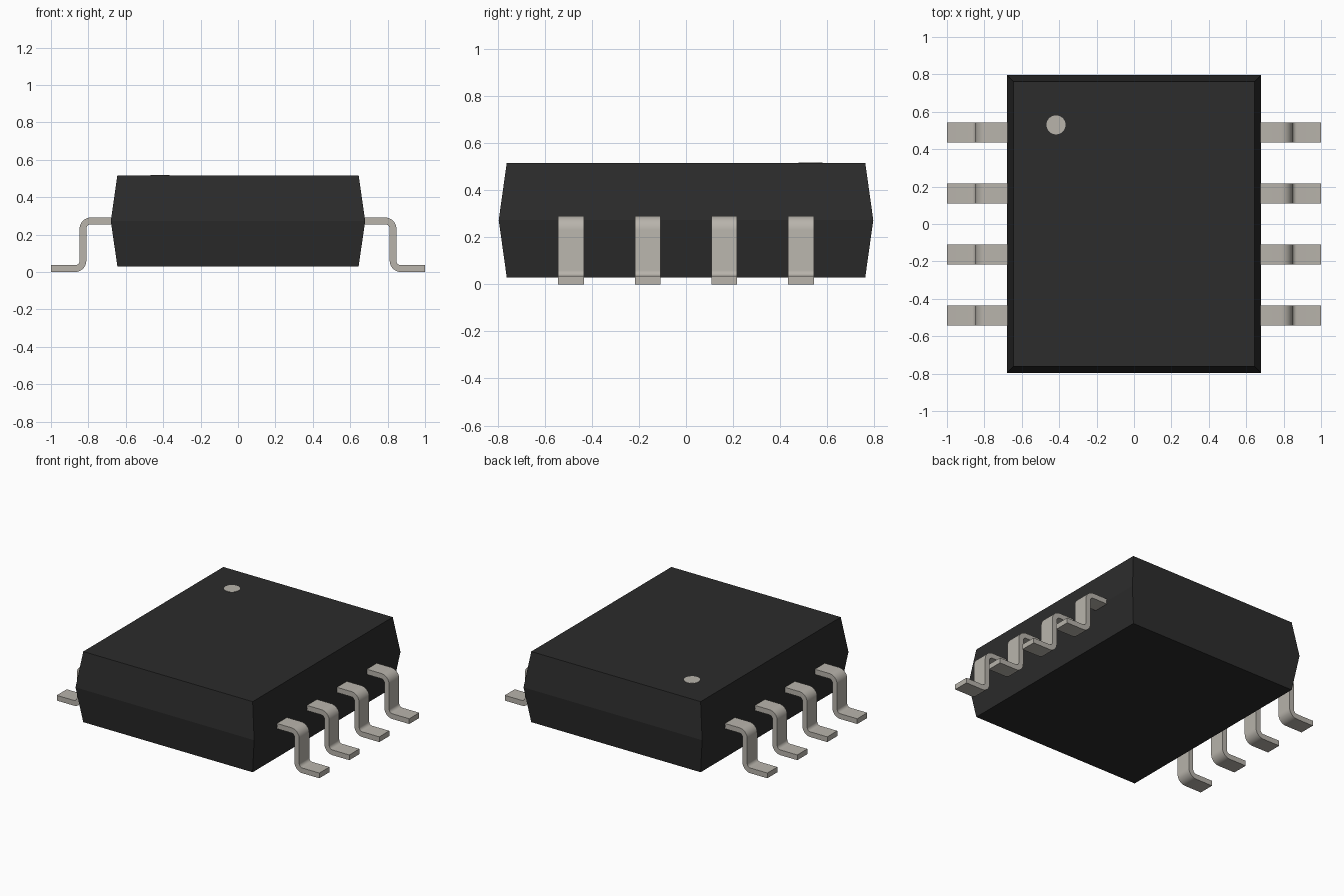
import bpy, bmesh, math

cube = bpy.data.objects.get("Cube")
if cube:
    bpy.data.objects.remove(cube, do_unlink=True)


def material(name, colour):
    m = bpy.data.materials.new(name)
    m.use_nodes = True
    m.diffuse_color = colour
    bsdf = m.node_tree.nodes["Principled BSDF"]
    bsdf.inputs["Base Color"].default_value = colour
    bsdf.inputs["Roughness"].default_value = 0.6
    return m


black = material("black plastic", (0.025, 0.025, 0.025, 1))
metal = material("tinned metal", (0.48, 0.455, 0.41, 1))


def finish(bm, name, mat):
    bmesh.ops.recalc_face_normals(bm, faces=bm.faces[:])
    me = bpy.data.meshes.new(name)
    bm.to_mesh(me)
    bm.free()
    me.materials.append(mat)
    ob = bpy.data.objects.new(name, me)
    bpy.context.collection.objects.link(ob)
    return ob


# Package body: rectangular sections, widest at the mid parting line
bm = bmesh.new()
rings = []
for hx, hy, z in ((0.645, 0.762, 0.03), (0.68, 0.796, 0.273), (0.645, 0.762, 0.516)):
    rings.append([bm.verts.new((sx * hx, sy * hy, z))
                  for sx, sy in ((-1, -1), (1, -1), (1, 1), (-1, 1))])
for low, high in zip(rings, rings[1:]):
    for i in range(4):
        j = (i + 1) % 4
        bm.faces.new((low[i], low[j], high[j], high[i]))
bm.faces.new(rings[0])
bm.faces.new(rings[-1])
finish(bm, "body", black)

# Orientation dot on the top face
bm = bmesh.new()
bmesh.ops.create_cone(bm, cap_ends=True, segments=48, radius1=0.051,
                      radius2=0.051, depth=0.004)
bmesh.ops.translate(bm, verts=bm.verts[:], vec=(-0.417, 0.53, 0.516))
finish(bm, "pin_one_dot", metal)

# Lead centre line with two rounded bends: (x, z, normal angle)
T, R, X, STEPS = 0.036, 0.042, 0.829, 8
Z_TOP, Z_FOOT, WIDTH = 0.273, T / 2, 0.109
path = [(0.66, Z_TOP, math.pi / 2)]
for i in range(STEPS + 1):
    a = math.pi / 2 * (1 - i / STEPS)
    path.append((X - R + R * math.cos(a), Z_TOP - R + R * math.sin(a), a))
for i in range(STEPS + 1):
    a = math.pi / 2 * i / STEPS
    path.append((X + R - R * math.cos(a), Z_FOOT + R - R * math.sin(a), a))
path.append((1.0, Z_FOOT, math.pi / 2))


def lead(name, side, y):
    bm = bmesh.new()
    sections = []
    for x, z, a in path:
        dx, dz = math.cos(a) * T / 2, math.sin(a) * T / 2
        sections.append([bm.verts.new((side * (x + s * dx), y + w * WIDTH / 2, z + s * dz))
                         for s, w in ((1, -1), (1, 1), (-1, 1), (-1, -1))])
    for p, q in zip(sections, sections[1:]):
        for i in range(4):
            j = (i + 1) % 4
            bm.faces.new((p[i], p[j], q[j], q[i]))
    bm.faces.new(sections[0])
    bm.faces.new(sections[-1])
    ob = finish(bm, name, metal)
    bpy.ops.object.select_all(action="DESELECT")
    ob.select_set(True)
    bpy.context.view_layer.objects.active = ob
    bpy.ops.object.shade_smooth_by_angle(angle=math.radians(30))


# Four leads along each long side
for side, label in ((1, "left"), (-1, "right")):
    for n in range(4):
        lead(f"{label}_lead_{n + 1}", side, (n - 1.5) * 0.326)
